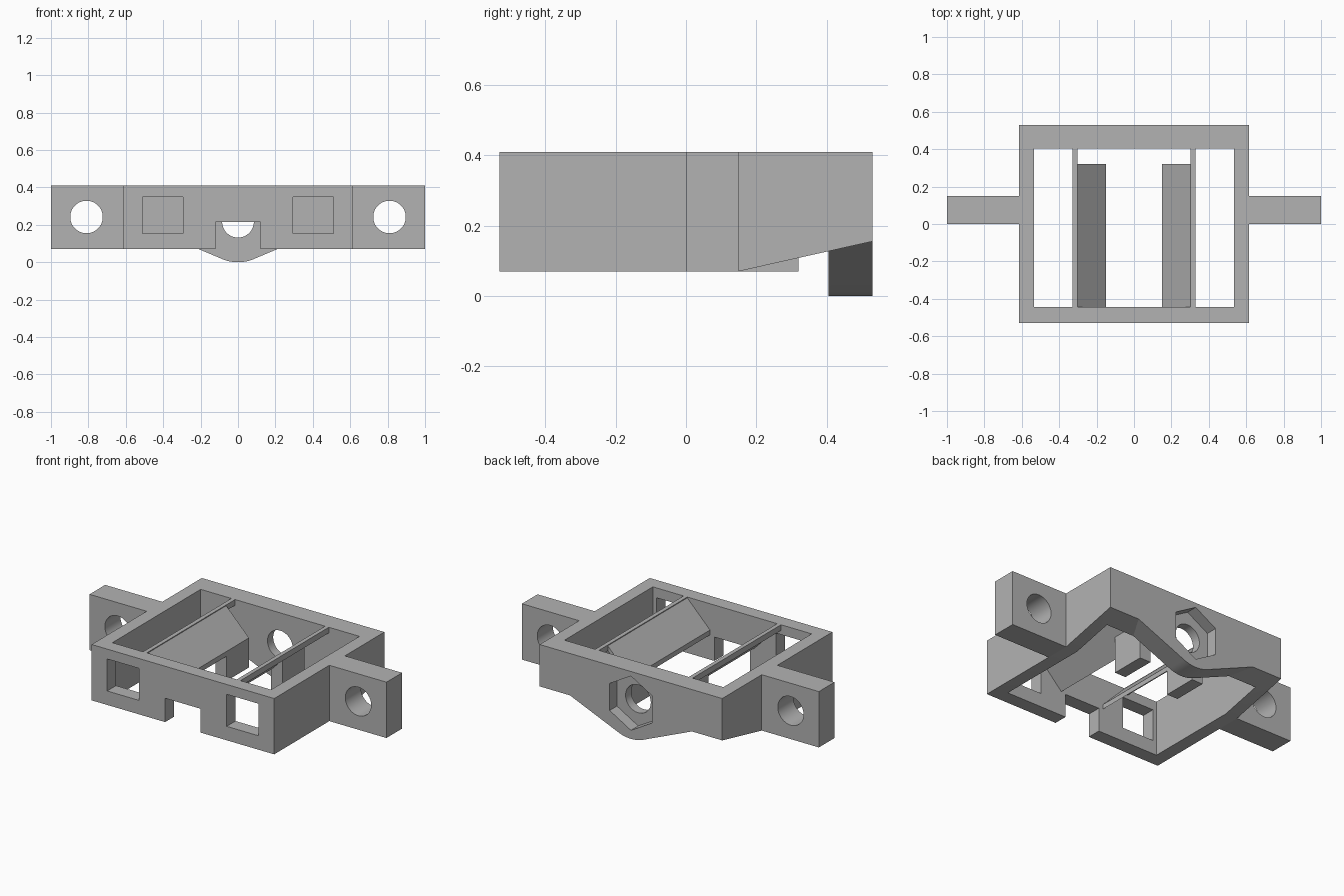
import bpy, bmesh, math

if "Cube" in bpy.data.objects:
    bpy.data.objects.remove(bpy.data.objects["Cube"], do_unlink=True)

grey = bpy.data.materials.new("plain_grey")
grey.use_nodes = True
grey.diffuse_color = (0.45, 0.45, 0.45, 1)
grey.node_tree.nodes["Principled BSDF"].inputs["Base Color"].default_value = grey.diffuse_color


def prism(name, points, axis, lo, hi):
    """Extrude an outline along x (points are y, z) or along y (points are x, z)."""
    place = (lambda u, v, w: (w, u, v)) if axis == "X" else (lambda u, v, w: (u, w, v))
    bm = bmesh.new()
    rings = [[bm.verts.new(place(u, v, w)) for u, v in points] for w in (lo, hi)]
    for ring in rings:
        bm.faces.new(ring)
    count = len(points)
    for i in range(count):
        j = (i + 1) % count
        bm.faces.new((rings[0][i], rings[0][j], rings[1][j], rings[1][i]))
    bmesh.ops.recalc_face_normals(bm, faces=bm.faces)
    mesh = bpy.data.meshes.new(name)
    bm.to_mesh(mesh)
    bm.free()
    mesh.materials.append(grey)
    ob = bpy.data.objects.new(name, mesh)
    bpy.context.collection.objects.link(ob)
    return ob


def rect(u0, u1, v0, v1):
    return [(u0, v0), (u1, v0), (u1, v1), (u0, v1)]


def circle(u, v, r, sides=40):
    turns = [math.tau * (i + 0.5) / sides for i in range(sides)]
    return [(u + r * math.sin(a), v + r * math.cos(a)) for a in turns]


def combine(target, other, operation):
    """Apply a boolean and discard the helper."""
    other.hide_render = True
    mod = target.modifiers.new("Bool", "BOOLEAN")
    mod.operation, mod.solver, mod.object = operation, "EXACT", other
    bpy.context.view_layer.objects.active = target
    bpy.ops.object.modifier_apply(modifier=mod.name)
    bpy.data.objects.remove(other, do_unlink=True)


def cut(target, points, lo, hi):
    combine(target, prism("cutter", points, "Y", lo, hi), "DIFFERENCE")


def mirrored(points, side):
    return [(side * u, v) for u, v in points]


BOTTOM, TOP = 0.07, 0.41
HALF_X, HALF_Y = 0.615, 0.53
FRONT_IN, BACK_IN = -0.445, 0.405
BORE_Z = 0.217

# Open frame whose underside rises toward the back
side_profile = [(-HALF_Y, BOTTOM), (0.15, BOTTOM), (HALF_Y, 0.155), (HALF_Y, TOP), (-HALF_Y, TOP)]
frame = prism("frame", side_profile, "X", -HALF_X, HALF_X)
cut(frame, rect(-0.535, 0.535, -0.2, 0.6), FRONT_IN, BACK_IN)

# Rounded lug below the back wall
tilt = math.radians(22.9)
arc = [tilt * (i / 6 - 1) for i in range(13)]
lug_points = [(BORE_Z * math.sin(a), BORE_Z * (1 - math.cos(a))) for a in arc]
lug_points += [(0.411, 0.155), (0.411, 0.3), (-0.411, 0.3), (-0.411, 0.155)]
combine(frame, prism("lug", lug_points, "Y", BACK_IN, HALF_Y), "UNION")

# Round bore and hexagonal pocket in the back wall
cut(frame, circle(0, BORE_Z, 0.085), 0.35, 0.6)
hexagon = [(0.165 * math.sin(math.pi * i / 3), BORE_Z + 0.165 * math.cos(math.pi * i / 3)) for i in range(6)]
cut(frame, hexagon, 0.46, 0.6)

# Notch and two square windows in the front wall
cut(frame, rect(-0.12, 0.12, -0.1, 0.215), -0.6, -0.42)
for side in (-1, 1):
    cut(frame, mirrored(rect(0.295, 0.51, 0.155, 0.35), side), -0.6, -0.42)

parts = [frame]
for side, label in ((-1, "right"), (1, "left")):
    # Mounting ear with a bolt hole
    ear = prism(label + "_ear", mirrored(rect(HALF_X, 1.0, BOTTOM, TOP), side), "Y", 0, 0.15)
    cut(ear, circle(side * 0.81, 0.242, 0.087), -0.1, 0.3)

    # Thin rail between front and back walls, with a slanted guide plate
    rail = prism(label + "_rail", mirrored(rect(0.303, 0.328, 0.375, TOP), side), "Y", FRONT_IN, BACK_IN)
    plate_points = [(0.303, 0.405), (0.15, 0.25), (0.15, 0.22), (0.303, 0.375)]
    plate = prism(label + "_guide_plate", mirrored(plate_points, side), "Y", FRONT_IN, 0.32)

    # Post under the guide plate
    post_points = [(0.15, BOTTOM), (0.225, BOTTOM), (0.225, 0.31), (0.15, 0.235)]
    post = prism(label + "_post", mirrored(post_points, side), "Y", 0.105, 0.32)
    parts += [ear, rail, plate, post]

# Smooth bores, crisp edges
bpy.ops.object.select_all(action="DESELECT")
for part in parts:
    part.select_set(True)
bpy.context.view_layer.objects.active = frame
bpy.ops.object.shade_smooth_by_angle(angle=math.radians(20))
